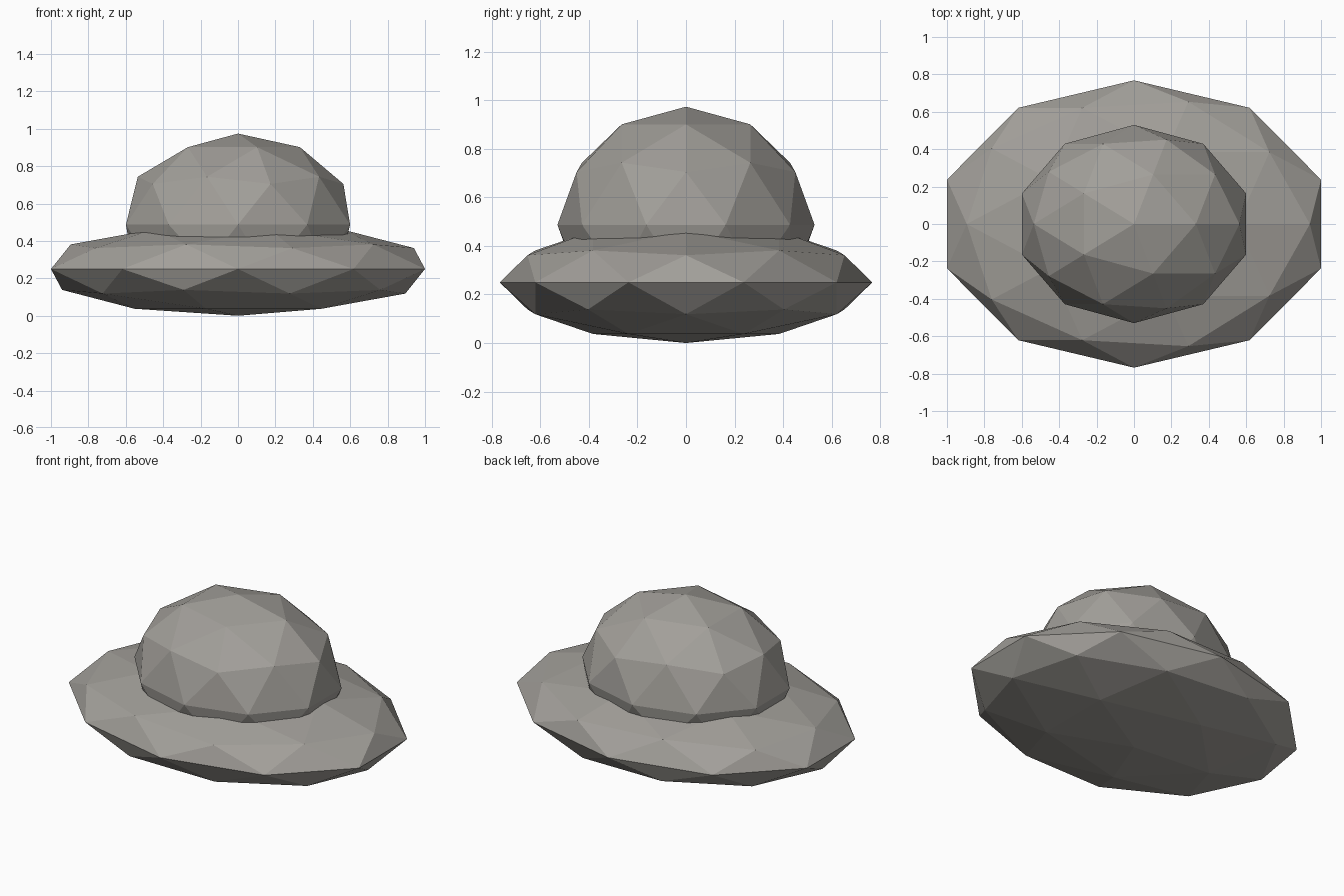
import bpy

if "Cube" in bpy.data.objects:
    bpy.data.objects.remove(bpy.data.objects["Cube"])

# Single warm grey stone colour
stone = bpy.data.materials.new("warm_grey")
stone.diffuse_color = (0.36, 0.346, 0.32, 1.0)
stone.use_nodes = True
stone.node_tree.nodes["Principled BSDF"].inputs["Base Color"].default_value = stone.diffuse_color


def faceted_ellipsoid(name, centre_z, radii):
    """Low-poly icosphere stretched to the given radii."""
    bpy.ops.mesh.primitive_ico_sphere_add(subdivisions=2, radius=1.0,
                                          location=(0, 0, centre_z))
    ob = bpy.context.object
    ob.name = name
    ob.scale = radii
    bpy.ops.object.transform_apply(location=False, rotation=False, scale=True)
    bpy.ops.object.shade_flat()
    ob.data.materials.append(stone)
    return ob


# Wide flat base
faceted_ellipsoid("flat_base", 0.25, (1.0515, 0.768, 0.25))
# Rounded dome sunk into the base
faceted_ellipsoid("dome", 0.487, (0.63, 0.53, 0.487))
